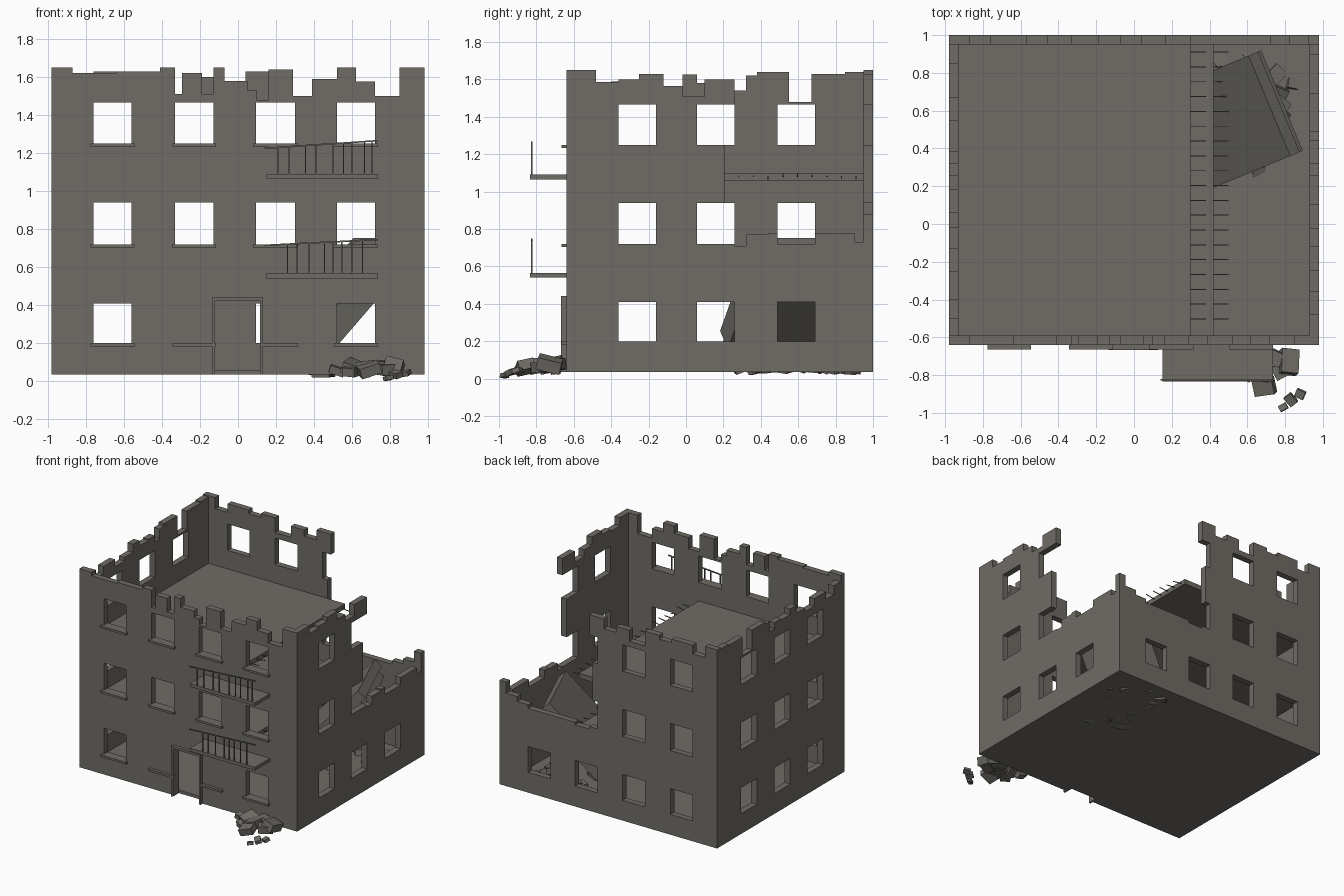
import bpy, bmesh, math, random
from mathutils import Matrix, Vector, Euler

random.seed(4)
old = bpy.data.objects.get("Cube")
if old:
    bpy.data.objects.remove(old, do_unlink=True)

GREY = (0.16, 0.15, 0.132, 1)
concrete = bpy.data.materials.new("weathered_concrete")
concrete.use_nodes = True
concrete.diffuse_color = GREY
concrete.node_tree.nodes["Principled BSDF"].inputs["Base Color"].default_value = GREY


def finish(bm, name):
    mesh = bpy.data.meshes.new(name)
    bm.to_mesh(mesh)
    bm.free()
    mesh.materials.append(concrete)
    obj = bpy.data.objects.new(name, mesh)
    bpy.context.scene.collection.objects.link(obj)
    return obj


def add_block(bm, size, matrix):
    scale = Matrix.Diagonal((*size, 1))
    return bmesh.ops.create_cube(bm, size=1, matrix=matrix @ scale)["verts"]


def add_box(bm, x, y, z):
    """Axis-aligned box from three (low, high) ranges."""
    centre = Vector([sum(r) / 2 for r in (x, y, z)])
    add_block(bm, [r[1] - r[0] for r in (x, y, z)], Matrix.Translation(centre))


def add_bar(bm, start, end, width):
    start, end = Vector(start), Vector(end)
    run = end - start
    turn = run.to_track_quat("Z", "Y").to_matrix().to_4x4()
    add_block(bm, (width, width, run.length), Matrix.Translation((start + end) / 2) @ turn)


def box(name, x, y, z):
    bm = bmesh.new()
    add_box(bm, x, y, z)
    return finish(bm, name)


# Overall layout
BASE, THICK = 0.035, 0.05
LEFT, RIGHT, FRONT, BACK = -0.98, 0.98, -0.64, 1.0
ROWS = [(0.2, 0.41), (0.72, 0.94), (1.25, 1.465)]
COLUMNS = [(-0.76, -0.56), (-0.33, -0.13), (0.095, 0.3), (0.52, 0.72)]
SIDE_COLUMNS = [(-0.36, -0.16), (0.06, 0.26), (0.49, 0.69)]


def windows(columns):
    return [(*c, *r) for c in columns for r in ROWS]


def wall(name, start, tops, openings, place):
    """Wall with a stepped top (end, height) and rectangular openings."""
    us = sorted({start, *(t[0] for t in tops), *(u for o in openings for u in o[:2])})
    zs = sorted({BASE, *(t[1] for t in tops), *(z for o in openings for z in o[2:])})
    bm = bmesh.new()
    corner = {(u, z): bm.verts.new(place(u, z)) for u in us for z in zs}
    for u, v in zip(us, us[1:]):
        mid = (u + v) / 2
        top = next((h for end, h in tops if mid < end), 0)
        for z, w in zip(zs, zs[1:]):
            level = (z + w) / 2
            hole = any(a < mid < b and c < level < d for a, b, c, d in openings)
            if level < top and not hole:
                bm.faces.new([corner[p] for p in ((u, z), (v, z), (v, w), (u, w))])
    bmesh.ops.delete(bm, geom=[v for v in bm.verts if not v.link_faces], context="VERTS")
    obj = finish(bm, name)
    solid = obj.modifiers.new("thickness", "SOLIDIFY")
    solid.thickness, solid.offset = THICK, 0


# Ruined outer walls
half = THICK / 2
door = (-0.12, 0.115, BASE, 0.425)
front_holes = [o for o in windows(COLUMNS) if not (o[2] == 0.2 and -0.4 < o[0] < 0.4)]
wall("front_wall", LEFT,
     [(-0.87, 1.65), (-0.64, 1.62), (-0.41, 1.63), (-0.33, 1.65), (-0.295, 1.51),
      (-0.19, 1.62), (-0.13, 1.51), (-0.07, 1.65), (0.05, 1.58), (0.1, 1.53),
      (0.16, 1.48), (0.29, 1.64), (0.39, 1.5), (0.52, 1.59), (0.62, 1.65),
      (0.72, 1.575), (0.85, 1.5), (RIGHT, 1.65)],
     front_holes + [door], lambda u, z: (u, FRONT + half, z))
wall("back_wall", LEFT,
     [(-0.87, 1.65), (-0.76, 1.56), (-0.57, 1.63), (-0.46, 1.6), (-0.33, 1.63),
      (-0.19, 1.51), (-0.07, 1.6), (0.04, 1.55), (0.17, 1.63), (0.3, 0.7),
      (0.57, 0.72), (0.82, 0.75), (0.92, 0.79), (RIGHT, 0.88)],
     windows(COLUMNS) + [(0.14, 0.17, 0.94, 1.25)], lambda u, z: (u, BACK - half, z))
wall("broken_side_wall", FRONT + THICK,
     [(-0.48, 1.65), (-0.36, 1.585), (-0.25, 1.6), (-0.12, 1.63), (-0.02, 1.565),
      (0.1, 1.51), (0.26, 1.6), (0.32, 0.71), (0.44, 0.77), (0.9, 0.78), (0.95, 0.73)],
     windows(SIDE_COLUMNS) + [(0.205, 0.26, 0.94, 1.25)], lambda u, z: (RIGHT - half, u, z))
wall("whole_side_wall", FRONT + THICK,
     [(-0.5, 1.6), (-0.4, 1.53), (-0.25, 1.59), (-0.13, 1.53), (-0.02, 1.56),
      (0.06, 1.625), (0.18, 1.58), (0.26, 1.59), (0.32, 1.54), (0.38, 1.62),
      (0.55, 1.64), (0.67, 1.48), (0.85, 1.63), (0.95, 1.64)],
     windows(SIDE_COLUMNS), lambda u, z: (LEFT + half, u, z))

# Floors, with steel rods sticking out of the broken edges
inner_y = (FRONT + THICK, BACK - THICK)
box("ground_floor", (LEFT + THICK, RIGHT - THICK), inner_y, (BASE, 0.06))
for name, edge, z in (("middle_floor", 0.42, 0.54), ("upper_floor", 0.3, 1.06)):
    box(name, (LEFT + THICK, edge), inner_y, (z, z + 0.04))
    bm = bmesh.new()
    for i in range(19):
        y = 0.91 - i * 0.0785
        start = (edge - 0.01, y, z + 0.02)
        add_bar(bm, start, (edge + 0.08, y, z + random.uniform(0, 0.04)), 0.005)
    finish(bm, name + "_rods")

# Window sills and door frame
bm = bmesh.new()
for low, _ in ROWS:
    for a, b in COLUMNS:
        span = (a - 0.015, b + 0.015)
        if low == 0.2 and a == 0.095:
            span = (0.125, span[1])
        add_box(bm, span, (FRONT - 0.025, FRONT + 0.01), (low - 0.017, low))
finish(bm, "window_sills")

bm = bmesh.new()
frame_y = (FRONT - 0.027, FRONT + 0.01)
for x in ((-0.135, -0.12), (0.115, 0.13)):
    add_box(bm, x, frame_y, (BASE, 0.425))
add_box(bm, (-0.135, 0.13), frame_y, (0.425, 0.443))
finish(bm, "door_frame")

# Balconies with bent railings
RAIL_Y = -0.825
balconies = (
    ("lower_balcony", 0.54, 0.715, 0.745, (0.26, 0.31, 0.375, 0.455, 0.5, 0.545, 0.6, 0.655)),
    ("upper_balcony", 1.065, 1.225, 1.265, (0.21, 0.27, 0.355, 0.41, 0.5, 0.555, 0.6, 0.665, 0.705)),
)
for name, z, rail_a, rail_b, posts in balconies:
    box(name, (0.15, 0.735), (-0.833, FRONT), (z, z + 0.026))
    bm = bmesh.new()
    add_bar(bm, (0.14, RAIL_Y, rail_a), (0.735, RAIL_Y, rail_b), 0.008)
    for x in posts:
        top = rail_a + (rail_b - rail_a) * (x - 0.14) / 0.595
        add_bar(bm, (x, RAIL_Y, z + 0.02), (x, RAIL_Y, top), 0.007)
    finish(bm, name + "_railing")

# Fallen floor pieces leaning in the broken corner
tilt = math.radians(47)
across = Vector((0.383, -0.924, 0))
uphill = Vector((0.924 * math.cos(tilt), 0.383 * math.cos(tilt), math.sin(tilt)))
normal = across.cross(uphill)
normal *= 1 if normal.z > 0 else -1
upper_edge = Vector((0.715, 0.625, 0.755))
for name, depth, slip, length in (("fallen_slab", 0.04, 0, 0.68), ("fallen_under_slab", 0.11, 0.05, 0.72)):
    centre = upper_edge - uphill * (slip + length / 2) - normal * depth
    turn = Matrix((uphill, across, uphill.cross(across))).transposed().to_4x4()
    bm = bmesh.new()
    add_block(bm, (length, 0.575, 0.075), Matrix.Translation(centre) @ turn)
    finish(bm, name)


# Rubble
def rubble(name, chunks, lean):
    """Tumbled blocks given as (x, y, size, lowest z)."""
    bm = bmesh.new()
    for x, y, size, low in chunks:
        spin = Euler((random.uniform(-lean, lean), random.uniform(-lean, lean), random.uniform(0, 3)))
        block = (size, size * random.uniform(0.6, 0.9), size * 0.5)
        verts = add_block(bm, block, Matrix.Translation((x, y, 0)) @ spin.to_matrix().to_4x4())
        lift = low - min(v.co.z for v in verts)
        bmesh.ops.translate(bm, verts=verts, vec=(0, 0, lift))
    finish(bm, name)


rubble("front_rubble", [
    (0.82, -0.73, 0.13, 0.02), (0.79, -0.77, 0.11, 0.03), (0.69, -0.86, 0.11, 0.01),
    (0.68, -0.77, 0.13, 0.03), (0.6, -0.72, 0.12, 0.02), (0.6, -0.78, 0.09, 0.02),
    (0.73, -0.7, 0.12, 0.04), (0.83, -0.93, 0.06, 0.01), (0.79, -0.97, 0.045, 0),
    (0.88, -0.9, 0.05, 0.02), (0.52, -0.7, 0.08, 0.02)], 0.35)
inside = [(0.6, 0.9, 0.06), (0.75, 0.79, 0.09), (0.84, 0.74, 0.06), (0.82, 0.47, 0.06),
          (0.66, 0.28, 0.07), (0.46, 0.86, 0.08)]
inside += [(random.uniform(0.38, 0.78), random.uniform(0.35, 0.8), random.uniform(0.07, 0.12))
           for _ in range(16)]
rubble("inside_rubble", [(*c, random.uniform(0.018, 0.035)) for c in inside], 0.4)
